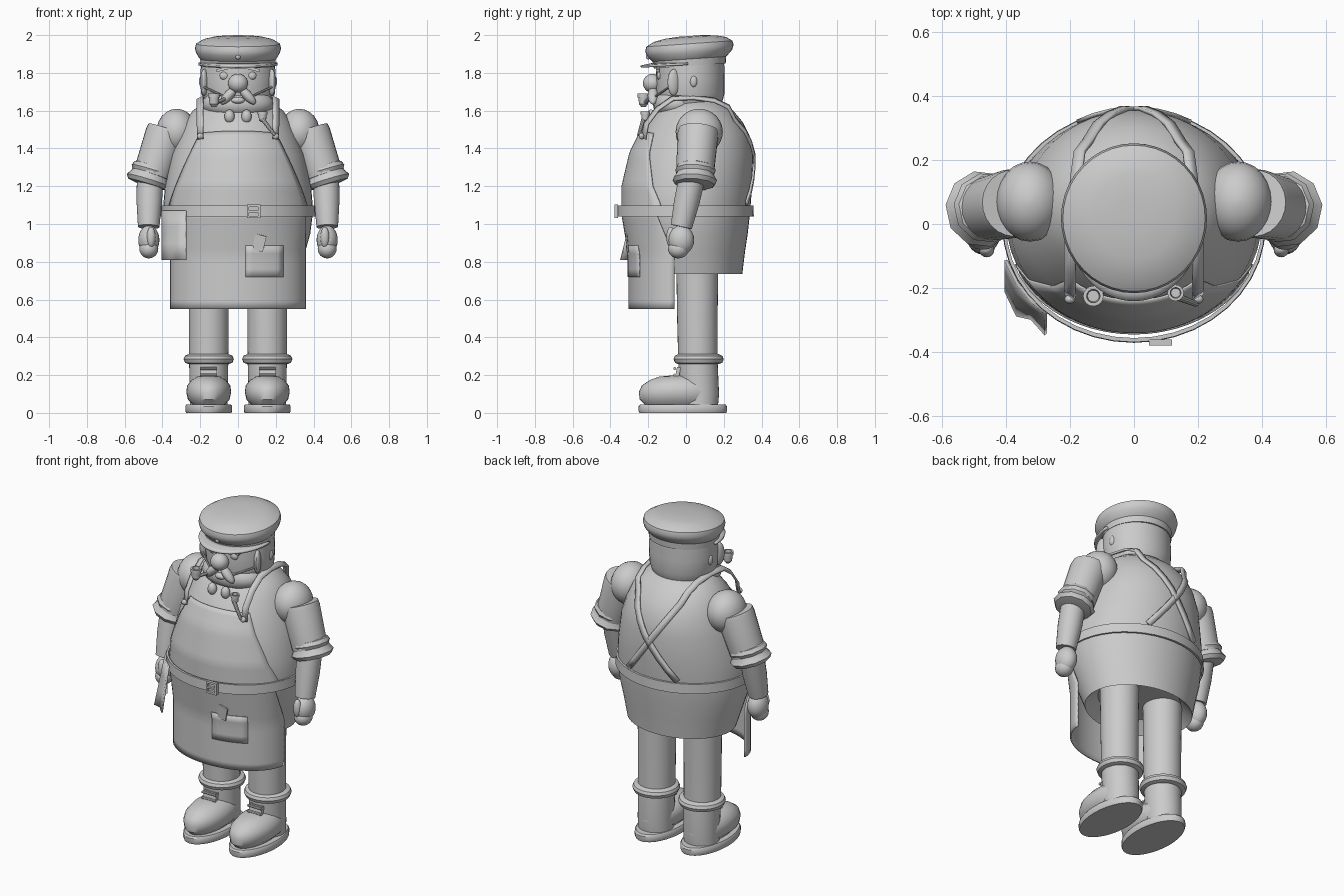
import bpy, math
from mathutils import Vector

if "Cube" in bpy.data.objects:
    bpy.data.objects.remove(bpy.data.objects["Cube"])

grey = bpy.data.materials.new("plain grey")
grey.diffuse_color = (0.6, 0.6, 0.6, 1)
grey.use_nodes = True
grey.node_tree.nodes["Principled BSDF"].inputs["Base Color"].default_value = grey.diffuse_color


def mesh(name, verts, faces, thick=0):
    me = bpy.data.meshes.new(name)
    me.from_pydata(verts, [], faces)
    me.materials.append(grey)
    ob = bpy.data.objects.new(name, me)
    bpy.context.collection.objects.link(ob)
    if thick:
        mod = ob.modifiers.new("thickness", 'SOLIDIFY')
        mod.thickness = thick
        mod.offset = 0
    return ob


def loft(name, rings, n=32, tilt=0, close=False, caps=True):
    """Stack of elliptic rings (z, rx, ry, cx, cy); close joins last ring to first."""
    verts, faces = [], []
    for z, rx, ry, cx, cy in rings:
        for i in range(n):
            a = 2 * math.pi * i / n
            y = cy + ry * math.sin(a)
            verts.append((cx + rx * math.cos(a), y, z + tilt * y))
    m = len(rings)
    for k in range(m if close else m - 1):
        for i in range(n):
            j, q = (i + 1) % n, (k + 1) % m
            faces.append((k * n + i, k * n + j, q * n + j, q * n + i))
    if caps and not close:
        faces += [tuple(reversed(range(n))), tuple(range((m - 1) * n, m * n))]
    return mesh(name, verts, faces)


def turned(name, a, b, profile, n=24):
    """Profile (fraction of length, radius) spun about the line a-b."""
    d = Vector(b) - Vector(a)
    ob = loft(name, [(f * d.length, r, r, 0, 0) for f, r in profile], n)
    ob.location = a
    ob.rotation_euler = d.to_track_quat('Z', 'Y').to_euler()
    return ob


def ball(name, c, r, rot=(0, 0, 0), n=24):
    rings = []
    for k in range(13):
        t = math.pi * (0.02 + 0.96 * k / 12)
        rings.append((-r[2] * math.cos(t), r[0] * math.sin(t), r[1] * math.sin(t), 0, 0))
    ob = loft(name, rings, n)
    ob.location, ob.rotation_euler = c, rot
    return ob


def box(name, c, s, rot=(0, 0, 0)):
    ob = loft(name, [(-s[2] / 2, 1, 1, 0, 0), (s[2] / 2, 1, 1, 0, 0)], 4)
    for i, v in enumerate(ob.data.vertices):
        v.co.x = (1, -1, -1, 1)[i % 4] * s[0] / 2
        v.co.y = (1, 1, -1, -1)[i % 4] * s[1] / 2
    ob.location, ob.rotation_euler = c, rot
    return ob


def grid(name, fn, nu, nv, thick):
    """Sheet from fn(u, v) with u, v in 0..1."""
    verts = [fn(i / nu, j / nv) for j in range(nv + 1) for i in range(nu + 1)]
    w = nu + 1
    faces = [(j * w + i, j * w + i + 1, (j + 1) * w + i + 1, (j + 1) * w + i)
             for j in range(nv) for i in range(nu)]
    return mesh(name, verts, faces, thick)


def ribbon(name, pts, width, thick=0.012):
    """Flat strap along pts, lying across the direction away from the torso."""
    verts, P = [], [Vector(p) for p in pts]
    for i, p in enumerate(P):
        t = P[min(i + 1, len(P) - 1)] - P[max(i - 1, 0)]
        s = t.cross(p - Vector((0, 0.03, 1.3))).normalized() * width / 2
        verts += [p - s, p + s]
    return mesh(name, verts, [(2 * i, 2 * i + 1, 2 * i + 3, 2 * i + 2) for i in range(len(P) - 1)], thick)


# torso: height, half width, front y, back y
BODY = [(.735, .325, -.22, .298), (.85, .355, -.265, .312), (.95, .383, -.30, .327), (1.07, .398, -.333, .34),
        (1.2, .387, -.333, .35), (1.37, .35, -.292, .355), (1.47, .312, -.24, .335),
        (1.54, .28, -.2, .30), (1.6, .24, -.15, .25), (1.65, .17, -.10, .19), (1.67, .08, -.04, .1)]


def body_at(z):
    for a, b in zip(BODY, BODY[1:]):
        if z <= b[0]:
            f = (z - a[0]) / (b[0] - a[0])
            return [p + (q - p) * f for p, q in zip(a, b)]
    return BODY[-1]


def body_y(x, z, side=-1, off=0.0):
    _, w, f, b = body_at(z)
    return (f + b) / 2 + side * ((b - f) / 2 * math.sqrt(max(0, 1 - (x / w) ** 2)) + off)


# shirt open at the hem, with a shallow recess up to the trousers
loft("torso", [(.80, .25, .2, 0, .045), (.75, .31, .245, 0, .04)]
     + [(z, w, (b - f) / 2, 0, (f + b) / 2) for z, w, f, b in BODY], 48)
loft("belt", [(1.04, .411, .365, 0, -.006), (1.098, .409, .363, 0, -.006),
              (1.098, .399, .35, 0, -.006), (1.04, .401, .352, 0, -.006)], 40, close=True)
# buckle frame and pin
for d in (-.03, .03):
    box("buckle_bar", (.083, -.37, 1.067 + d), (.07, .018, .012))
    box("buckle_side", (.083 + d, -.37, 1.067), (.012, .018, .07))
box("buckle_pin", (.083, -.372, 1.067), (.05, .014, .01))


# apron bib and skirt
def bib(u, v):
    z = 1.07 + .41 * v
    x = (2 * u - 1) * (.37 - .17 * v ** 1.25)
    return x, body_y(x, z, -1, .005), z + .012 * (1 - (2 * u - 1) ** 2) * v


def skirt_y(x, z):
    f = min(1, (1.07 - z) / .24)
    top = -.34 * math.sqrt(1 - (x / .405) ** 2)
    low = -.062 - .238 * math.sqrt(max(0, 1 - (x / .355) ** 2))
    return top + (low - top) * f


def skirt(u, v):
    x, z = .355 * math.sin((2 * u - 1) * math.pi / 2), .55 + .52 * v
    return x, skirt_y(x, z), z


def pocket(u, v):
    x, z = .04 + .2 * u, .72 + .165 * v
    return x, skirt_y(x, z) - .008, z


grid("apron_bib", bib, 24, 16, .006)
grid("apron_skirt", skirt, 32, 13, .01)
grid("pocket", pocket, 6, 4, .006)
box("folded_note", (.112, skirt_y(.112, .9) - .012, .90), (.06, .008, .085), (.1, .25, 0))


# cloth tucked under the belt
def cloth(u, v):
    pts = [(-.40, -.12), (-.40, -.21), (-.365, -.285), (-.32, -.295), (-.275, -.345)]
    x, y = pts[round(u * 4)]
    belt = -.37 * math.sqrt(1 - (x / .42) ** 2)
    return x, y + (max(belt, y) - y) * v, .81 + .26 * v


grid("hanging_cloth", cloth, 4, 3, .01)

# head, face and beard
loft("head", [(1.55, .07, .07, 0, .02), (1.575, .13, .125, 0, .02), (1.62, .175, .165, 0, .02),
              (1.69, .195, .182, 0, .022), (1.77, .2, .182, 0, .022), (1.86, .195, .18, 0, .022)])
ball("beard", (0, -.05, 1.635), (.19, .125, .09))
ball("nose", (0, -.178, 1.745), (.053, .05, .05))
ball("mouth", (0, -.172, 1.655), (.035, .02, .018))
for s in (-1, 1):
    ball("moustache", (s * .05, -.175, 1.68), (.025, .028, .06), (0, -s * .75, 0), 16)
    ball("ear", (s * .193, .04, 1.755), (.014, .02, .03), n=16)
    ball("eye", (s * .072, -.14, 1.785), (.025, .015, .022), n=16)
    box("eyebrow", (s * .08, -.15, 1.82), (.07, .02, .015), (0, s * .25, 0))
    ball("sideburn", (s * .178, -.065, 1.75), (.02, .035, .07), (0, 0, s * .4), 16)
    turned("cheek_cord", (s * .18, -.09, 1.725), (s * .05, -.178, 1.665), [(0, .006), (1, .006)], 8)
    ball("collar_tassel", (s * .045, -.185, 1.57), (.027, .025, .036), n=16)

# pipe in the mouth and a small one in the bib
turned("pipe_stem", (-.02, -.165, 1.685), (-.12, -.22, 1.64), [(0, .008), (1, .011)], 10)
for name, c, k in (("pipe_bowl", (-.127, -.225, 1.62), 1), ("spare_pipe_bowl", (.13, -.215, 1.54), .8)):
    top = (c[0], c[1], c[2] + .07 * k)
    turned(name, c, top, [(0, .012 * k), (.2, .024 * k), (.7, .027 * k), (.72, .032 * k),
                          (1, .032 * k), (1, .021 * k), (.5, .018 * k)], 16)
turned("spare_pipe_stem", (.13, -.225, 1.555), (.195, -.25, 1.47), [(0, .012), (1, .009)], 10)

# cap with peak
loft("cap", [(1.835, .198, .19, 0, .02), (1.872, .2, .195, 0, .018), (1.88, .207, .203, 0, .018),
             (1.905, .222, .226, 0, .018), (1.93, .228, .234, 0, .018), (1.953, .222, .228, 0, .018),
             (1.975, .185, .192, 0, .02), (1.988, .13, .135, 0, .022), (1.994, .06, .06, 0, .022)], 40, .07)


def peak(u, v):
    a = math.pi * (1 + u)
    x, y = (.19 + .02 * v) * math.cos(a), .01 + (.18 + .07 * v) * math.sin(a)
    return x, y, 1.848 - .015 * v * abs(math.sin(a))


grid("cap_peak", peak, 24, 3, .012)
ball("cap_button", (0, -.2, 1.885), (.014, .012, .014), n=12)

for s in (-1, 1):
    # shoulder straps crossing on the back
    pts = [(s * .2, -.225, 1.45), (s * .2, -.21, 1.53), (s * .2, -.15, 1.61), (s * .2, -.07, 1.665),
           (s * .19, .04, 1.67), (s * .18, .15, 1.655), (s * .17, .225, 1.62)]
    for k in range(1, 9):
        x, z = s * (.17 - .335 * (k / 8) ** 1.25), 1.62 - .064 * k
        pts.append((x, body_y(x, z, 1, .008), z))
    ribbon("shoulder_strap", pts, .036)
    ball("strap_button", (s * .2, -.235, 1.465), (.017, .014, .017), n=12)

    # arm with rolled sleeve
    ball("shoulder", (s * .325, .07, 1.488), (.107, .125, .122))
    turned("sleeve", (s * .375, .065, 1.5), (s * .455, .047, 1.26), [(0, .104), (.1, .108), (1, .1)])
    turned("rolled_cuff", (s * .45, .052, 1.31), (s * .482, .045, 1.205),
           [(0, .09), (.05, .1), (.25, .11), (.42, .1), (.5, .103), (.75, .12), (.95, .106), (1, .075)], 10)
    turned("forearm", (s * .466, .033, 1.25), (s * .473, -.025, .985), [(0, .07), (.5, .068), (1, .057)])
    ball("hand", (s * .472, -.025, .915), (.056, .068, .078))
    ball("fingers", (s * .472, -.04, .868), (.05, .055, .05))
    ball("thumb", (s * .46, -.08, .93), (.024, .024, .055), n=16)

    # leg, boot and sole
    x = s * .155
    loft("leg", [(.27, .104, .104, x, .063), (.5, .105, .107, x, .06), (.82, .108, .112, x, .06)])
    loft("boot_cuff", [(.258, .105, .105, x, .065), (.265, .125, .125, x, .067), (.285, .133, .133, x, .067),
                       (.302, .126, .126, x, .067), (.312, .105, .105, x, .065)])
    loft("boot_shaft", [(.045, .1, .1, x, .07), (.1, .1, .105, x, .07), (.28, .104, .104, x, .063)])
    loft("boot_foot", [(.04, .08, .18, x, -.035), (.07, .11, .208, x, -.037), (.11, .119, .213, x, -.037),
                       (.145, .114, .2, x, -.034), (.175, .09, .16, x, -.03), (.192, .06, .11, x, -.03),
                       (.198, .03, .05, x, -.03)])
    loft("boot_sole", [(0, .12, .23, x, -.017), (.01, .124, .234, x, -.017),
                       (.035, .124, .234, x, -.017), (.045, .118, .226, x, -.017)])
    box("boot_tongue", (x, -.045, .205), (.085, .02, .075), (-.2, 0, 0))
    for z in (.2, .235):
        turned("boot_lace", (x - .045, -.06, z), (x + .045, -.06, z), [(0, .008), (1, .008)], 8)

# smooth shading with kept edges
bpy.ops.object.select_all(action='SELECT')
bpy.context.view_layer.objects.active = bpy.data.objects["torso"]
bpy.ops.object.shade_smooth_by_angle(angle=math.radians(35))
